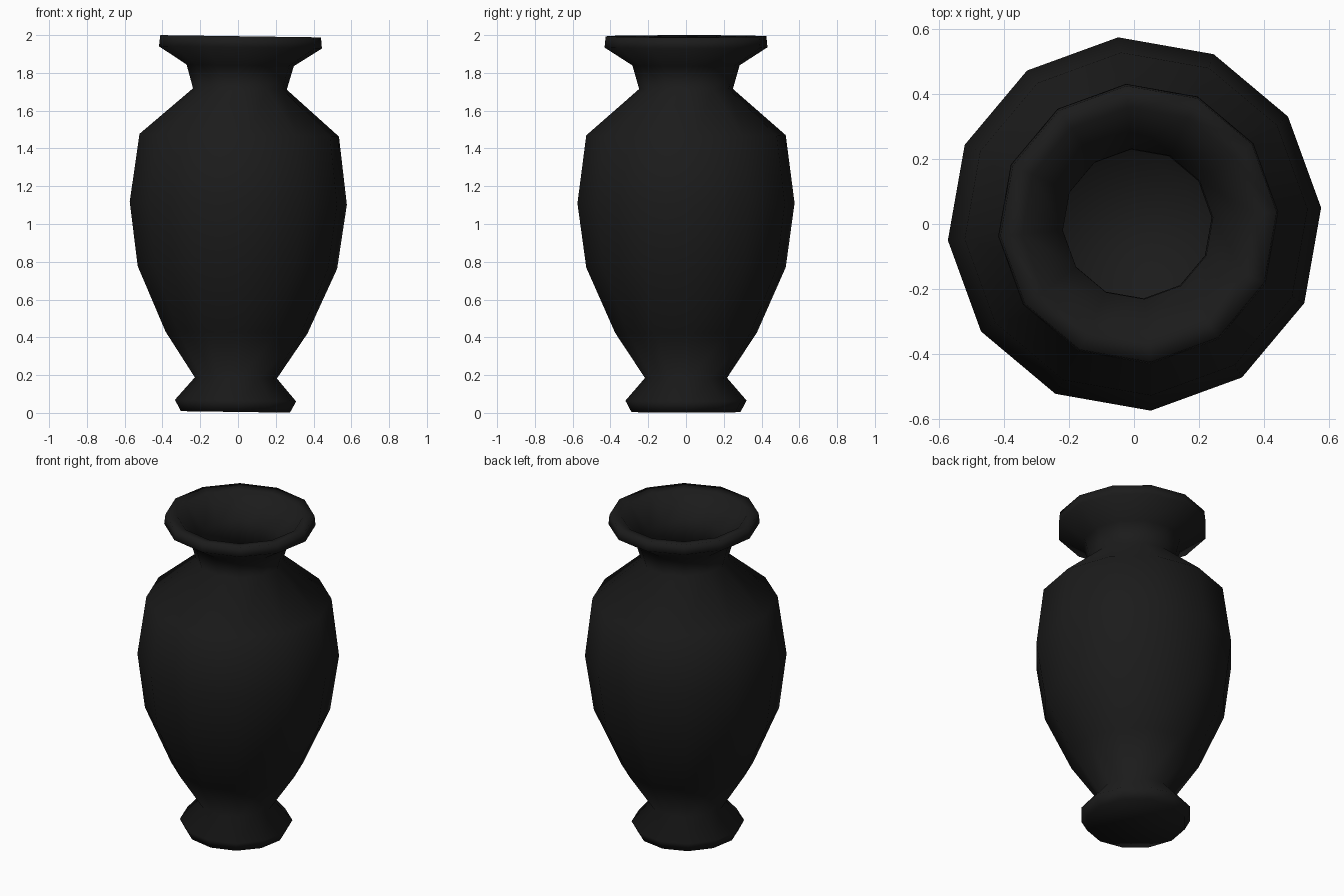
import bpy, bmesh, math
from mathutils import Matrix, Vector

if "Cube" in bpy.data.objects:
    bpy.data.objects.remove(bpy.data.objects["Cube"])

SIDES = 12
PHASE = math.radians(5)

# Outer wall, lip, inner dish, inner wall and inside floor: (radius, height)
profile = [
    (0.29, 0.005), (0.322, 0.065), (0.218, 0.185), (0.377, 0.425),
    (0.53, 0.77), (0.577, 1.11), (0.53, 1.47), (0.249, 1.715),
    (0.285, 1.84), (0.433, 1.935), (0.427, 1.994),
    (0.36, 1.985), (0.232, 1.85), (0.23, 1.715), (0.505, 1.46),
    (0.552, 1.11), (0.505, 0.78), (0.355, 0.44), (0.205, 0.215),
]


def add_ring(bm, r, z):
    step = 2 * math.pi / SIDES
    return [bm.verts.new((r * math.cos(PHASE + i * step),
                          r * math.sin(PHASE + i * step), z)) for i in range(SIDES)]


# Vase body: stacked twelve-sided rings, closed by the base and the inside floor
bm = bmesh.new()
rings = [add_ring(bm, r, z) for r, z in profile]
for low, high in zip(rings, rings[1:]):
    for i in range(SIDES):
        j = (i + 1) % SIDES
        bm.faces.new((low[i], low[j], high[j], high[i]))
bm.faces.new(list(reversed(rings[0])))
bm.faces.new(rings[-1])
bmesh.ops.recalc_face_normals(bm, faces=bm.faces[:])

# Slight lean towards +x
bmesh.ops.rotate(bm, verts=bm.verts[:], cent=Vector((0, 0, 1)),
                 matrix=Matrix.Rotation(math.radians(0.8), 3, 'Y'))

mesh = bpy.data.meshes.new("vase")
bm.to_mesh(mesh)
bm.free()
vase = bpy.data.objects.new("vase", mesh)
bpy.context.collection.objects.link(vase)

# Black glaze
glaze = bpy.data.materials.new("black_glaze")
glaze.diffuse_color = (0.011, 0.011, 0.011, 1)
glaze.use_nodes = True
glaze.node_tree.nodes["Principled BSDF"].inputs["Base Color"].default_value = glaze.diffuse_color
mesh.materials.append(glaze)

# Smooth shading
bpy.context.view_layer.objects.active = vase
vase.select_set(True)
bpy.ops.object.shade_smooth_by_angle(angle=math.radians(100))
